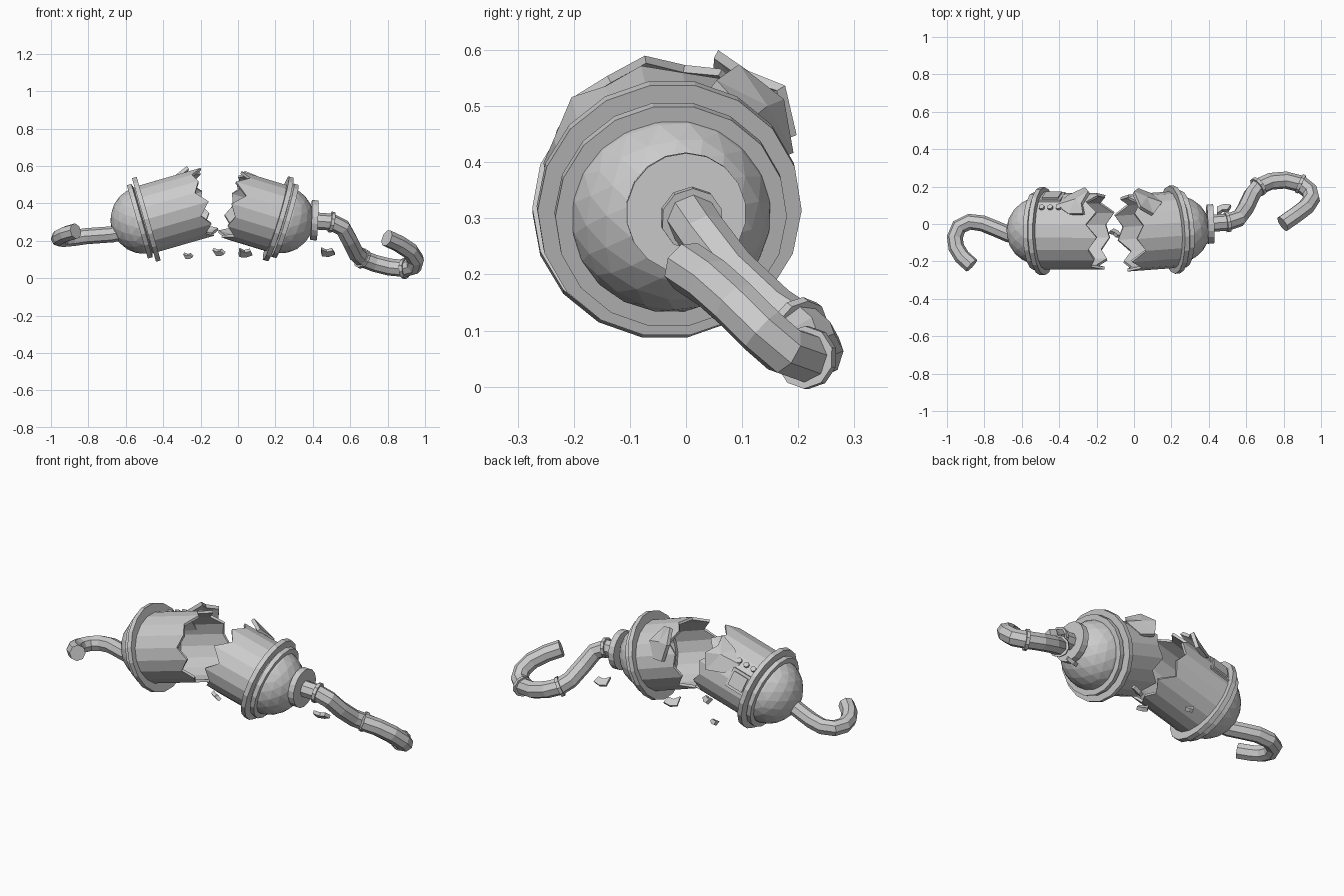
import bpy, bmesh, math, random
from mathutils import Vector, Matrix

if "Cube" in bpy.data.objects:
    bpy.data.objects.remove(bpy.data.objects["Cube"])

random.seed(4)
N = 18


def finish(name, bm, thick=0):
    bmesh.ops.recalc_face_normals(bm, faces=bm.faces)
    me = bpy.data.meshes.new(name)
    bm.to_mesh(me)
    bm.free()
    ob = bpy.data.objects.new(name, me)
    bpy.context.collection.objects.link(ob)
    if thick:
        m = ob.modifiers.new("thickness", 'SOLIDIFY')
        m.thickness, m.offset = thick, 0
    return ob


class Half:
    """Local frame of one capsule half: u runs toward the dome, angle from back to top."""
    def __init__(self, name, centre, axis):
        self.name, self.c = name, Vector(centre)
        self.a = Vector(axis).normalized()
        h = Vector((0, 0, 1)).cross(self.a).normalized()
        self.h = h if h.y > 0 else -h
        v = self.a.cross(self.h)
        self.v = v if v.z > 0 else -v

    def p(self, deg, r, u, flat=1.0):
        t = math.radians(deg)
        return self.c + self.a * u + self.h * (r * math.cos(t)) + self.v * (r * flat * math.sin(t))

    def lathe(self, part, prof):
        bm = bmesh.new()
        rings = [[bm.verts.new(self.p(360 * i / N, r, u)) for i in range(N)] for r, u in prof]
        for k in range(len(rings)):
            A, B = rings[k], rings[(k + 1) % len(rings)]
            for i in range(N):
                j = (i + 1) % N
                bm.faces.new((A[i], A[j], B[j], B[i]))
        finish(self.name + part, bm)

    def shell(self, length):
        # tube with a torn, zigzag open end
        bm = bmesh.new()
        rows = []
        for k in range(2):
            row = []
            for i in range(N):
                jag = (0.03 if i % 2 else -0.025) + random.uniform(-.02, .02)
                row.append(bm.verts.new(self.p(360 * i / N, 0.198, -(length + jag) * k, 0.91)))
            rows.append(row)
        for i in range(N):
            j = (i + 1) % N
            bm.faces.new((rows[0][i], rows[0][j], rows[1][j], rows[1][i]))
        finish(self.name + "_torn_shell", bm, 0.014)

    def dome(self):
        bm = bmesh.new()
        bmesh.ops.create_icosphere(bm, subdivisions=3, radius=0.183)
        bmesh.ops.bisect_plane(bm, geom=bm.verts[:] + bm.edges[:] + bm.faces[:],
                               plane_co=(0, 0, 0), plane_no=(0, 0, 1), clear_inner=True)
        for v in bm.verts:
            x, y, z = v.co
            v.co = self.c + self.h * x + self.v * y + self.a * (z + 0.01)
        finish(self.name + "_dome", bm)

    def flap(self, part, pts, thick=0.02):
        bm = bmesh.new()
        ring = [bm.verts.new(self.p(*q)) for q in pts]
        mid = bm.verts.new(sum((v.co for v in ring), Vector()) / len(ring) + (self.h + self.v) * .012)
        for i in range(len(ring)):
            bm.faces.new((ring[i - 1], ring[i], mid))
        finish(self.name + part, bm, thick)


def cylinder(name, pos, axis, r, depth, seg):
    bm = bmesh.new()
    q = Vector(axis).to_track_quat('Z', 'Y').to_matrix().to_4x4()
    bmesh.ops.create_cone(bm, cap_ends=True, segments=seg, radius1=r, radius2=r, depth=depth,
                          matrix=Matrix.Translation(pos) @ q)
    return finish(name, bm)


def tube(name, pts, r):
    cu = bpy.data.curves.new(name, 'CURVE')
    cu.dimensions = '3D'
    cu.bevel_depth, cu.bevel_resolution, cu.use_fill_caps = r, 2, True
    s = cu.splines.new('POLY')
    s.points.add(len(pts) - 1)
    s.use_smooth = False
    for sp, p in zip(s.points, pts):
        sp.co = (*p, 1)
    ob = bpy.data.objects.new(name, cu)
    bpy.context.collection.objects.link(ob)


left = Half("left", (-0.49, -0.038, 0.315), (-0.961, 0, -0.276))
right = Half("right", (0.215, -0.03, 0.318), (0.95, 0.07, -0.29))

# Two capsule halves: torn shell, flange, band and dome
for half, length in ((left, 0.31), (right, 0.245)):
    half.shell(length)
    half.lathe("_flange", [(0.17, -.013), (0.236, -.013), (0.236, .013), (0.17, .013)])
    half.lathe("_band", [(0.165, .013), (0.207, .025), (0.207, .05), (0.165, .05)])
    half.dome()

# Bent-out metal flaps at the tear
left.flap("_bent_flap", [(22, .20, -.17), (15, .235, -.26), (34, .25, -.3), (50, .225, -.27),
                         (66, .225, -.29), (62, .19, -.2), (45, .19, -.12)])
right.flap("_bent_flap", [(14, .20, -.13), (10, .23, -.2), (30, .245, -.25), (55, .23, -.24),
                          (64, .20, -.17), (42, .195, -.1)])

# Access panel and bolts on the upper back of the left half
n = left.h * math.cos(math.radians(22)) + left.v * math.sin(math.radians(22))
t = n.cross(left.a)
for name, size, lift in (("panel_frame", (.12, .11), .192), ("panel_door", (.09, .08), .201)):
    bm = bmesh.new()
    bmesh.ops.create_cube(bm, size=1)
    for v in bm.verts:
        x, y, z = v.co
        v.co = left.c + left.a * (x * size[0] - .075) + t * (y * size[1]) + n * (z * .02 + lift)
    finish(name, bm)
for k in range(3):
    p = left.p(50, .19, -.04 - .047 * k)
    cylinder("bolt", p, p - left.p(50, 0, -.04 - .047 * k), .015, .03, 8)

# Arm socket on the right dome
cylinder("arm_socket", (.408, 0, .31), (1, .03, -.04), .107, .034, 18)

# Bent arms
left_path = [(-.6, -.075, .25), (-.67, -.055, .235), (-.74, -.025, .23), (-.81, .003, .225),
             (-.88, .012, .215), (-.935, -.015, .21), (-.958, -.07, .212), (-.95, -.125, .222),
             (-.92, -.175, .237), (-.868, -.222, .252)]
right_path = [(.36, 0, .31), (.5, .01, .30), (.56, .03, .27), (.595, .08, .205), (.63, .155, .135),
              (.665, .2, .105), (.73, .228, .08), (.81, .235, .06), (.89, .215, .052),
              (.94, .175, .065), (.95, .135, .10), (.92, .09, .145), (.86, .045, .185), (.795, 0, .215)]
tube("left_arm", left_path, .043)
tube("right_arm", right_path, .046)
for i in (1, 5, 8):
    d = Vector(right_path[i + 1]) - Vector(right_path[i - 1])
    cylinder("arm_collar", right_path[i], d, .056, .018, 10)

# Loose debris below
for x, y, z, s in ((-.265, .12, .12, .024), (-.1, -.05, .14, .032), (.04, .07, .137, .043),
                   (.48, .08, .14, .042)):
    bm = bmesh.new()
    pts = [(1, -.3), (.5, .6), (-.2, .3), (-1, .8), (-.7, -.7), (.2, -.8)]
    bm.faces.new([bm.verts.new((a * s, 0, b * s * .8)) for a, b in pts])
    rot = Matrix.Rotation(random.uniform(-.6, .6), 4, 'Z') @ Matrix.Rotation(random.uniform(.3, .8), 4, 'X')
    bmesh.ops.transform(bm, matrix=Matrix.Translation((x, y, z)) @ rot, verts=bm.verts)
    finish("debris", bm, .02)
